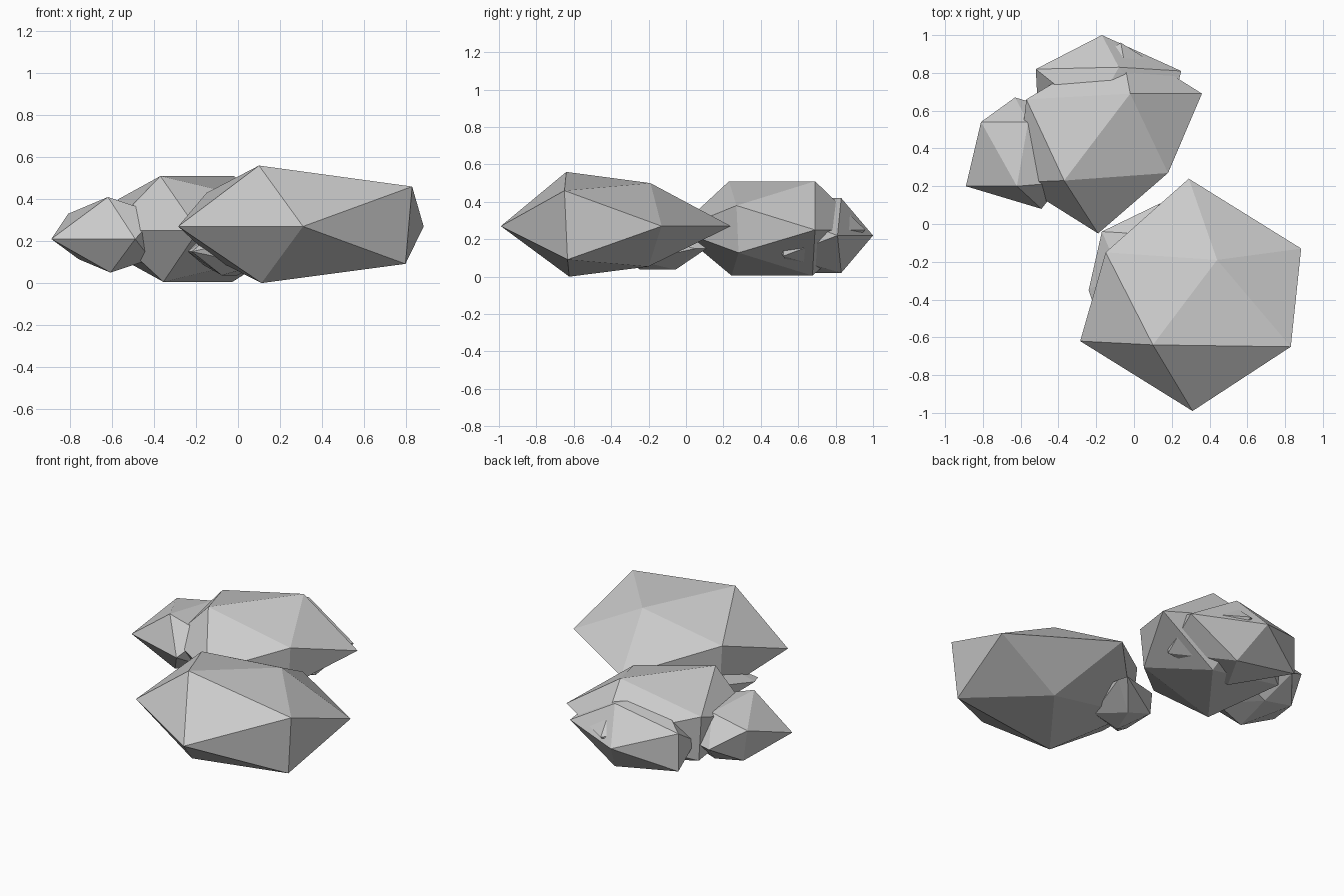
import bpy, bmesh

if "Cube" in bpy.data.objects:
    bpy.data.objects.remove(bpy.data.objects["Cube"])


def rock(name, centre, equator, shoulders, ridge, taper=0.94):
    """Irregular icosahedron: 4 belt points, 2 shoulders and a ridge, mirrored below the belt."""
    cx, cy, cz = centre
    pts = []
    for x, y in equator:
        pts += [(x, y, cz), (2 * cx - x, 2 * cy - y, cz)]
    for x, y, z in shoulders + ridge:
        pts.append((x, y, z))
        pts.append((cx + (x - cx) * taper, cy + (y - cy) * taper,
                    max(0.0, cz - (z - cz) * taper)))
    bm = bmesh.new()
    for p in pts:
        bm.verts.new(p)
    bmesh.ops.convex_hull(bm, input=bm.verts[:])
    loose = [v for v in bm.verts if not v.link_faces]
    bmesh.ops.delete(bm, geom=loose, context='VERTS')
    bmesh.ops.recalc_face_normals(bm, faces=bm.faces[:])
    mesh = bpy.data.meshes.new(name)
    bm.to_mesh(mesh)
    bm.free()
    bpy.context.collection.objects.link(bpy.data.objects.new(name, mesh))


# Large front boulder
rock("large_rock", (0.30, -0.375, 0.27),
     [(0.29, 0.24), (0.885, -0.13)],
     [(0.83, -0.65, 0.46), (-0.15, -0.15, 0.43)],
     [(0.44, -0.19, 0.50), (0.10, -0.64, 0.56)])

# Middle boulder behind it
rock("middle_rock", (-0.13, 0.455, 0.25),
     [(-0.19, -0.05), (0.36, 0.69)],
     [(0.18, 0.27, 0.38), (-0.57, 0.66, 0.40)],
     [(-0.37, 0.23, 0.51), (-0.02, 0.69, 0.51)])

# Left boulder leaning into the middle one
rock("left_rock", (-0.56, 0.375, 0.21),
     [(-0.89, 0.20), (-0.49, 0.08)],
     [(-0.81, 0.54, 0.33), (-0.38, 0.22, 0.33)],
     [(-0.62, 0.20, 0.41), (-0.56, 0.54, 0.38)], 0.8)

# Back boulder, partly inside the middle one
rock("back_rock", (-0.13, 0.72, 0.22),
     [(-0.17, 1.0), (0.25, 0.81)],
     [(-0.52, 0.82, 0.34), (0.18, 0.52, 0.33)],
     [(-0.08, 0.83, 0.42), (-0.22, 0.58, 0.42)], 1.0)

# Small stone tucked under the large boulder
rock("small_rock", (-0.04, -0.15, 0.15),
     [(0.14, 0.11), (-0.24, -0.35)],
     [(-0.17, -0.04, 0.22), (0.10, -0.26, 0.22)],
     [(0.00, -0.05, 0.27), (-0.08, -0.25, 0.27)])
